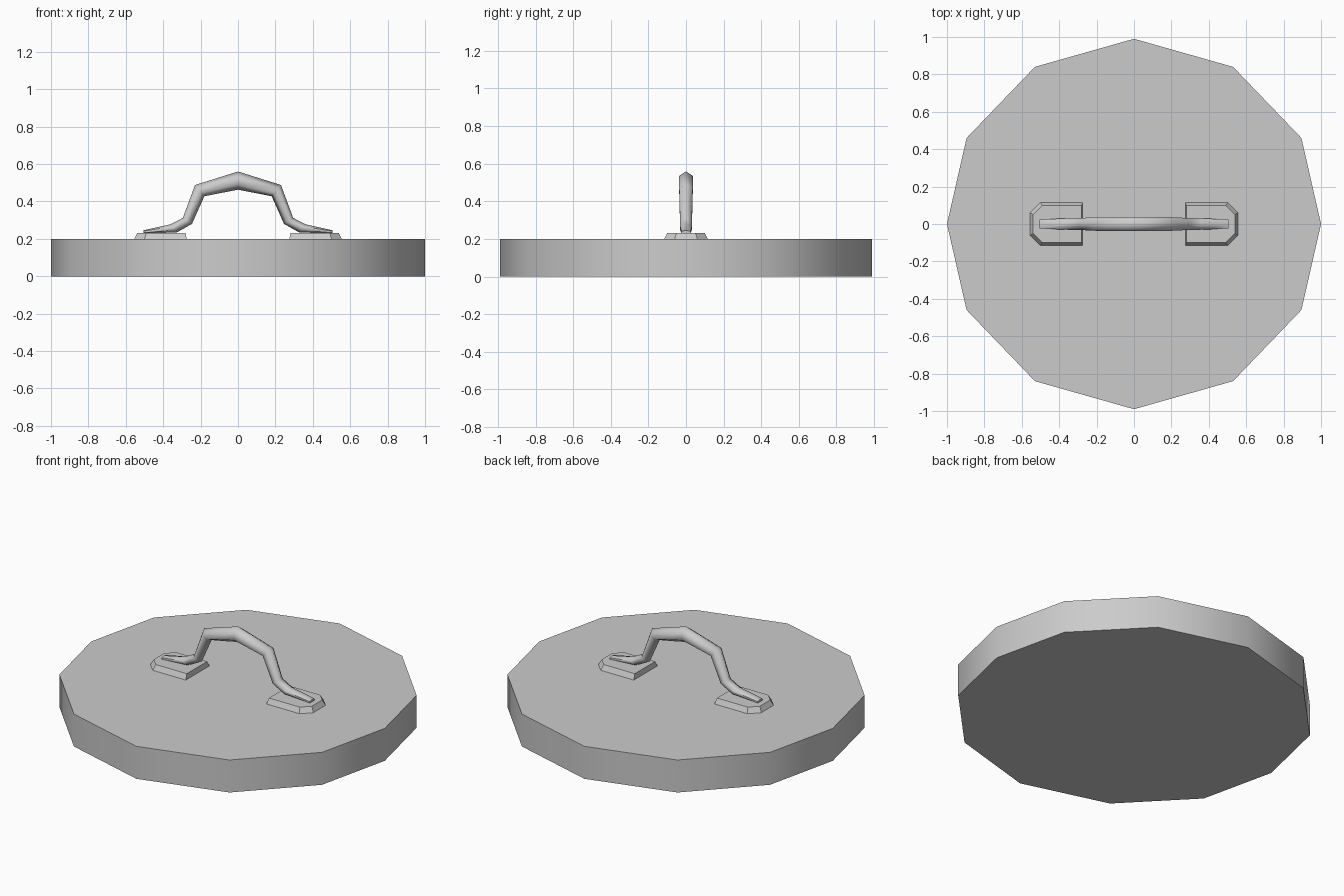
import bpy
import bmesh
from math import radians
from mathutils import Vector

if "Cube" in bpy.data.objects:
    bpy.data.objects.remove(bpy.data.objects["Cube"], do_unlink=True)

# One plain grey for the whole model
GREY = (0.6, 0.6, 0.6, 1)
grey = bpy.data.materials.new("light grey")
grey.use_nodes = True
grey.diffuse_color = GREY
grey.node_tree.nodes["Principled BSDF"].inputs["Base Color"].default_value = GREY


def loft(name, rings, angle):
    """Join equal-length rings of points into a capped solid."""
    bm = bmesh.new()
    loops = [[bm.verts.new(p) for p in ring] for ring in rings]
    for a, b in zip(loops, loops[1:]):
        for i in range(len(a)):
            j = (i + 1) % len(a)
            bm.faces.new((a[i], a[j], b[j], b[i]))
    bm.faces.new(loops[0][::-1])
    bm.faces.new(loops[-1])
    bmesh.ops.recalc_face_normals(bm, faces=bm.faces)
    mesh = bpy.data.meshes.new(name)
    bm.to_mesh(mesh)
    bm.free()
    mesh.materials.append(grey)
    obj = bpy.data.objects.new(name, mesh)
    bpy.context.collection.objects.link(obj)
    bpy.ops.object.select_all(action='DESELECT')
    obj.select_set(True)
    bpy.context.view_layer.objects.active = obj
    bpy.ops.object.shade_smooth_by_angle(angle=radians(angle))
    return obj


# Lid: twelve-sided disc, one quadrant turned round by symmetry
right_side = [(0, -0.99), (0.53, -0.84), (0.895, -0.46), (1, 0),
              (0.895, 0.46), (0.53, 0.84), (0, 0.99)]
outline = right_side + [(-x, y) for x, y in right_side[-2:0:-1]]
loft("lid_disc", [[(x, y, z) for x, y in outline] for z in (0, 0.2)], 40)


# Mounting pads: outer corners cut, rim sloping in on the outer three sides
def pad_ring(side, z, inset):
    inner, outer, half, cut = 0.275 + inset * 0.3, 0.555 - inset, 0.115 - inset, 0.055 - inset * 0.4
    half_outline = [(inner, half), (outer - cut, half), (outer, half - cut)]
    pts = half_outline + [(x, -y) for x, y in half_outline[::-1]]
    return [(side * x, y, z) for x, y in pts]


for side, label in ((1, "left"), (-1, "right")):
    loft(label + "_pad", [pad_ring(side, 0.2, 0), pad_ring(side, 0.232, 0.016)], 30)

# Handle: six-sided bar; each station is top point, bottom point, half width
stations = [
    ((0, 0.56), (0, 0.463), 0.038),
    ((0.23, 0.488), (0.18, 0.428), 0.036),
    ((0.295, 0.312), (0.246, 0.28), 0.032),
    ((0.36, 0.278), (0.326, 0.235), 0.031),
    ((0.505, 0.246), (0.505, 0.228), 0.024),
]


def handle_ring(side, station):
    (tx, tz), (bx, bz), w = station
    top, bottom = Vector((side * tx, 0, tz)), Vector((side * bx, 0, bz))
    across = Vector((0, w, 0))
    upper, lower = top.lerp(bottom, 0.27), top.lerp(bottom, 0.73)
    return [top, upper + across, lower + across, bottom, lower - across, upper - across]


rings = [handle_ring(-1, s) for s in stations[:0:-1]] + [handle_ring(1, s) for s in stations]
loft("handle", rings, 70)
